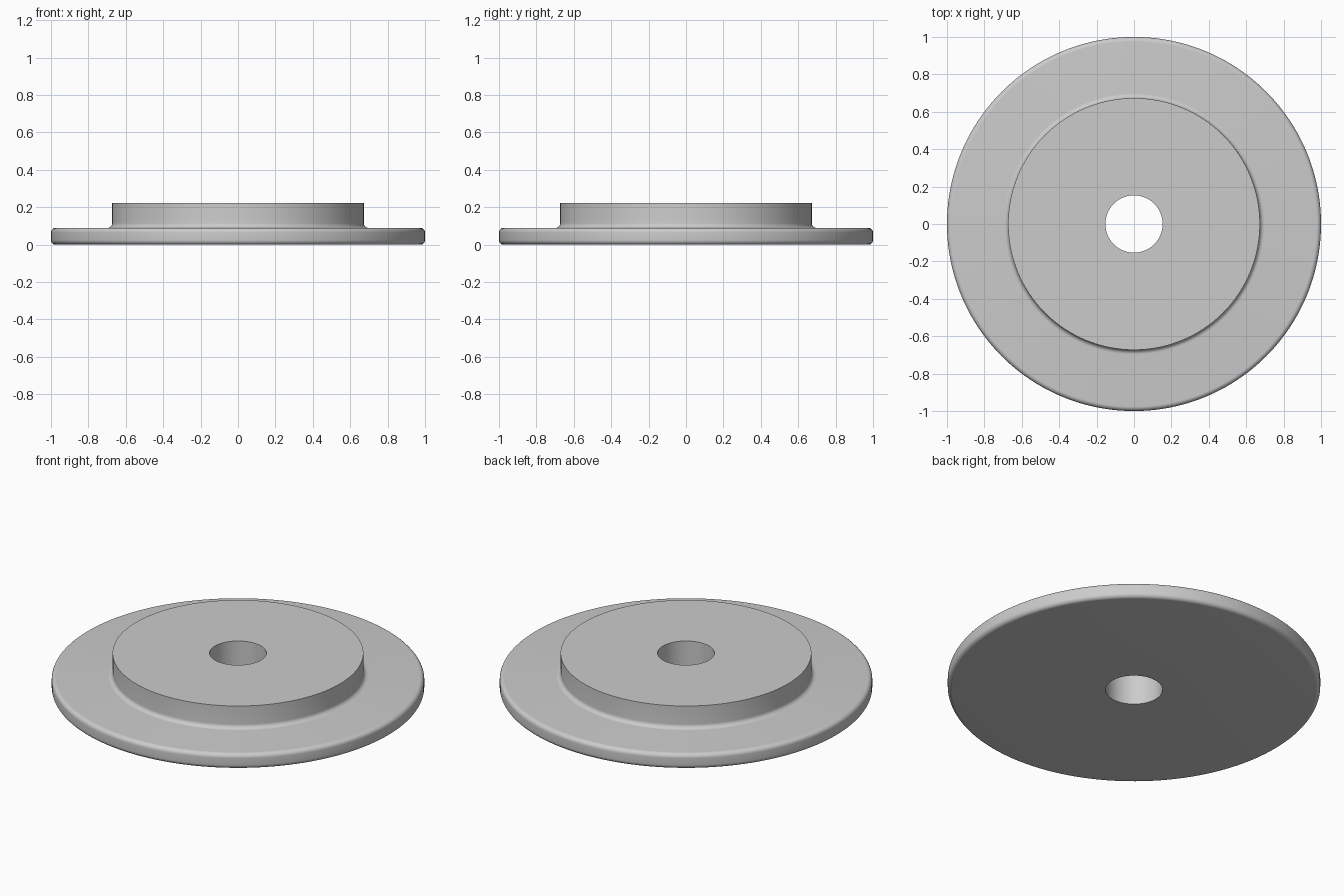
import bpy
import bmesh
import math

cube = bpy.data.objects.get("Cube")
if cube:
    bpy.data.objects.remove(cube, do_unlink=True)

SEGMENTS = 160
RIM, HUB, BORE = 1.0, 0.673, 0.153
FLANGE_TOP, HUB_TOP = 0.09, 0.223
ROUND = 0.025

grey = bpy.data.materials.new("plain grey")
grey.use_nodes = True
colour = (0.6, 0.6, 0.6, 1)
grey.diffuse_color = colour
grey.node_tree.nodes["Principled BSDF"].inputs["Base Color"].default_value = colour


def arc(cx, cz, start, end, steps=8):
    """Quarter-round points in the radius/height plane."""
    points = []
    for i in range(steps + 1):
        a = math.radians(start + (end - start) * i / steps)
        points.append((cx + ROUND * math.cos(a), cz + ROUND * math.sin(a)))
    return points


# Cross-section: bore, rounded rim, filleted hub
profile = [(BORE, 0)]
profile += arc(RIM - ROUND, ROUND, -90, 0)
profile += arc(RIM - ROUND, FLANGE_TOP - ROUND, 0, 90)
profile += arc(HUB + ROUND, FLANGE_TOP + ROUND, 270, 180)
profile += [(HUB, HUB_TOP), (BORE, HUB_TOP)]

# Revolve the closed section around the vertical axis
bm = bmesh.new()
verts = [bm.verts.new((r, 0, z)) for r, z in profile]
edges = [bm.edges.new((v, verts[(i + 1) % len(verts)])) for i, v in enumerate(verts)]
bmesh.ops.spin(bm, geom=verts + edges, cent=(0, 0, 0), axis=(0, 0, 1),
               angle=math.tau, steps=SEGMENTS, use_merge=True)
bmesh.ops.remove_doubles(bm, verts=bm.verts[:], dist=0.0001)
bmesh.ops.recalc_face_normals(bm, faces=bm.faces[:])
mesh = bpy.data.meshes.new("flanged_hub")
bm.to_mesh(mesh)
bm.free()
mesh.materials.append(grey)

hub = bpy.data.objects.new("flanged_hub", mesh)
bpy.context.collection.objects.link(hub)

# Smooth rounds, crisp top and bore edges
bpy.ops.object.select_all(action="DESELECT")
hub.select_set(True)
bpy.context.view_layer.objects.active = hub
bpy.ops.object.shade_smooth_by_angle(angle=math.radians(35))
